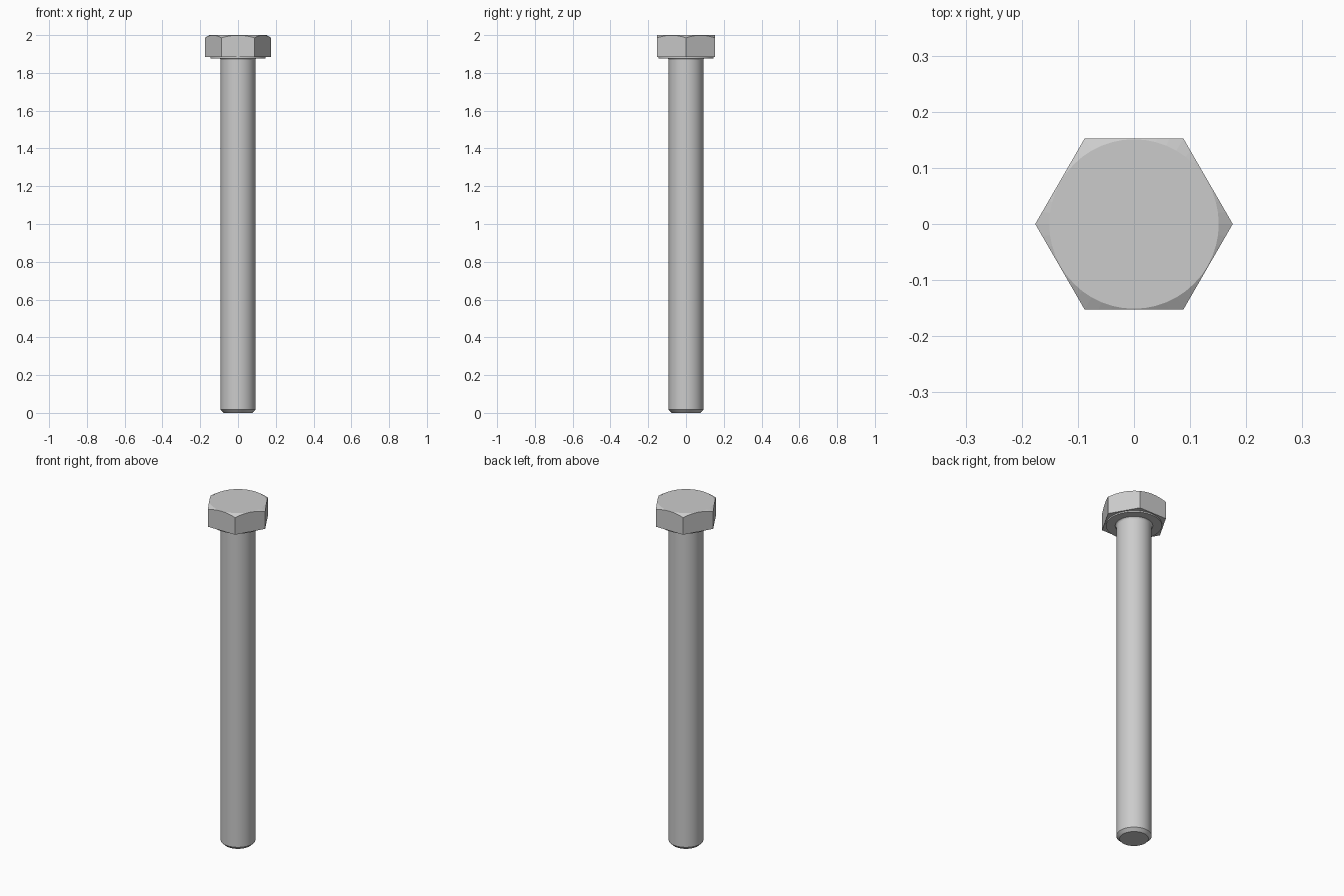
import bpy, bmesh
from math import cos, sin, pi, radians

if "Cube" in bpy.data.objects:
    bpy.data.objects.remove(bpy.data.objects["Cube"])


def lathe(name, profile, sides):
    """Closed solid of revolution from (radius, z) points, bottom to top."""
    bm = bmesh.new()
    rings = [[bm.verts.new((r * cos(2 * pi * i / sides), r * sin(2 * pi * i / sides), z))
              for i in range(sides)] for r, z in profile]
    for a, b in zip(rings, rings[1:]):
        for i in range(sides):
            j = (i + 1) % sides
            bm.faces.new((a[i], a[j], b[j], b[i]))
    bm.faces.new(rings[0][::-1])
    bm.faces.new(rings[-1])
    mesh = bpy.data.meshes.new(name)
    bm.to_mesh(mesh)
    bm.free()
    obj = bpy.data.objects.new(name, mesh)
    bpy.context.collection.objects.link(obj)
    return obj


def activate(obj):
    bpy.ops.object.select_all(action='DESELECT')
    obj.select_set(True)
    bpy.context.view_layer.objects.active = obj


# Hexagonal head with its top corners cut by a shallow cone
head = lathe("hex_head", [(0.176, 1.885), (0.176, 2.0)], 6)
cone = lathe("chamfer_cutter", [(0.25, 1.8), (0.25, 1.943), (0.151, 2.0)], 48)
cone.hide_render = True
cut = head.modifiers.new("corner_chamfer", 'BOOLEAN')
cut.operation = 'INTERSECT'
cut.solver = 'EXACT'
cut.object = cone
activate(head)
bpy.ops.object.modifier_apply(modifier=cut.name)
bpy.data.objects.remove(cone, do_unlink=True)

# Washer face under the head
washer = lathe("washer_face", [(0.145, 1.877), (0.145, 1.887)], 48)

# Plain shank with chamfered tip and a small fillet at the head
shank = lathe("shank", [(0.075, 0.0), (0.092, 0.017), (0.092, 1.868),
                        (0.094, 1.873), (0.099, 1.878)], 48)

for part in (washer, shank):
    activate(part)
    bpy.ops.object.shade_smooth_by_angle(angle=radians(20))
